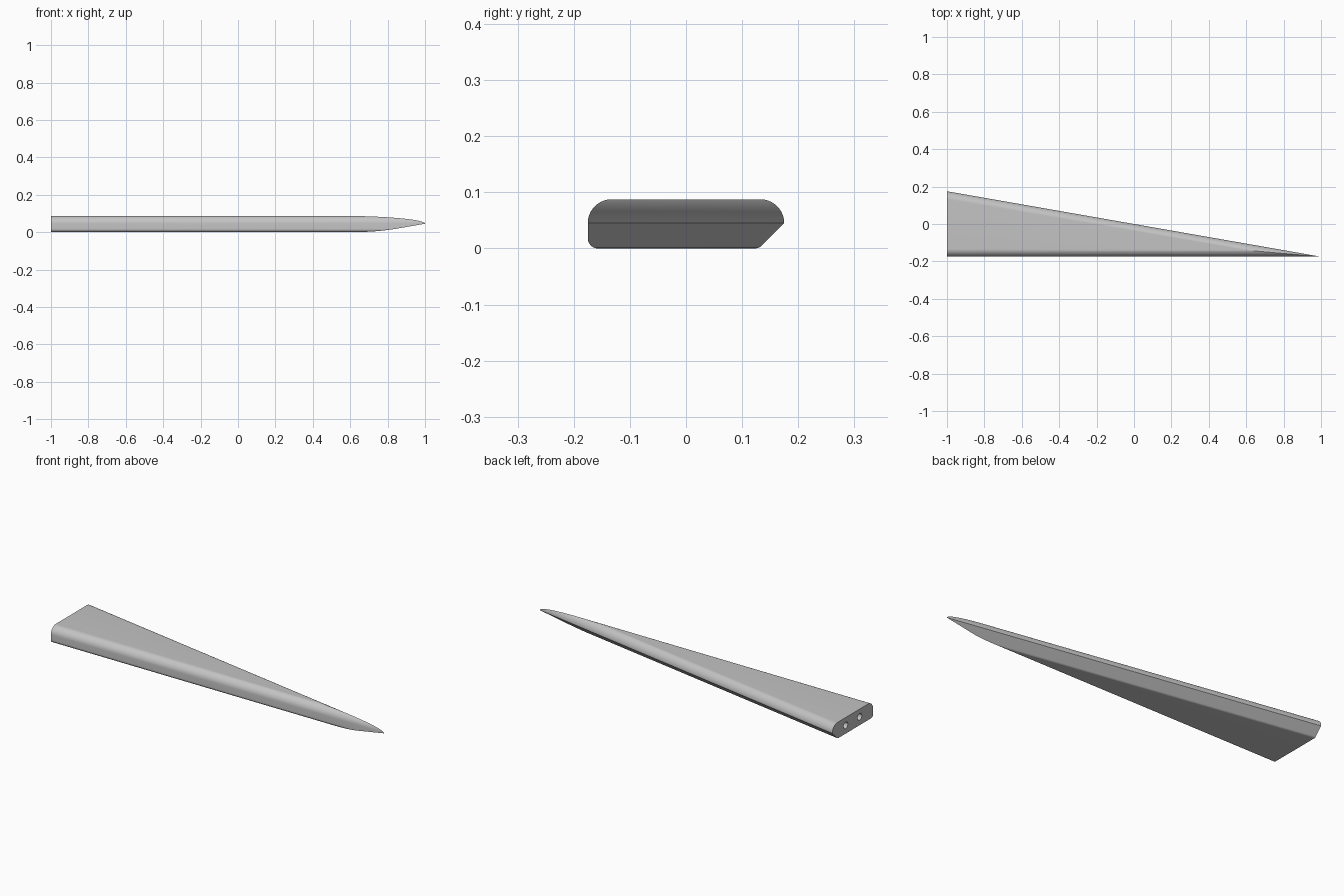
import bpy, bmesh, math

cube = bpy.data.objects.get("Cube")
if cube:
    bpy.data.objects.remove(cube, do_unlink=True)

HALF = 0.175          # half width of the wide end
TOP, MID = 0.0875, 0.045
ROUND = TOP - MID     # radius of both upper edges
LOW = 0.018           # radius of both lower edges

grey = bpy.data.materials.new("plain grey")
grey.use_nodes = True
grey.diffuse_color = (0.55, 0.55, 0.55, 1)
grey.node_tree.nodes["Principled BSDF"].inputs["Base Color"].default_value = grey.diffuse_color


def front_y(z):
    """Straight long edge: round above, small fillet below."""
    if z > MID:
        return -HALF + ROUND - math.sqrt(max(0, ROUND**2 - (z - MID)**2))
    if z < LOW:
        return -HALF + LOW - math.sqrt(max(0, LOW**2 - (LOW - z)**2))
    return -HALF


def rear_y(z):
    """Slanted long edge: round above, softened chamfer below."""
    if z > MID:
        return HALF - ROUND + math.sqrt(max(0, ROUND**2 - (z - MID)**2))
    start = HALF - MID - LOW * math.tan(math.pi / 8)
    if z < LOW * (1 - math.cos(math.pi / 4)):
        return start + math.sqrt(max(0, LOW**2 - (LOW - z)**2))
    return HALF - MID + z


# Wedge body: both edge profiles run along their edge until they meet
N = 16
levels = [LOW * (1 - math.cos(math.pi / 2 * i / N)) for i in range(N + 1)]
levels += [MID + ROUND * math.sin(math.pi / 2 * i / N) for i in range(N + 1)]

bm = bmesh.new()
rows = []
for z in levels:
    f, r = front_y(z), rear_y(z)
    meet = -1 + (r - f) / HALF
    rows.append([bm.verts.new(p) for p in ((-1, f, z), (meet, f, z), (-1, r, z))])
for (f0, t0, r0), (f1, t1, r1) in zip(rows, rows[1:]):
    bm.faces.new((f0, t0, t1, f1))
    bm.faces.new((t0, r0, r1, t1))
bm.faces.new(rows[-1])
bm.faces.new(rows[0][::-1])
bm.faces.new([row[0] for row in rows] + [row[2] for row in reversed(rows)])
bmesh.ops.recalc_face_normals(bm, faces=bm.faces)
mesh = bpy.data.meshes.new("wedge_body")
bm.to_mesh(mesh)
bm.free()
mesh.materials.append(grey)
body = bpy.data.objects.new("wedge_body", mesh)
bpy.context.collection.objects.link(body)

# Two peg holes in the wide end
cutters = []
for side in (-1, 1):
    bpy.ops.mesh.primitive_cylinder_add(vertices=32, radius=0.018, depth=0.3,
                                        location=(-1, side * 0.06, MID),
                                        rotation=(0, math.pi / 2, 0))
    cutter = bpy.context.object
    cutter.name = "peg_hole_cutter"
    cutter.hide_render = True
    cutter.data.materials.append(grey)
    cutters.append(cutter)
    cut = body.modifiers.new("peg_hole", 'BOOLEAN')
    cut.operation, cut.solver, cut.object = 'DIFFERENCE', 'EXACT', cutter

bpy.ops.object.select_all(action='DESELECT')
body.select_set(True)
bpy.context.view_layer.objects.active = body
for name in [m.name for m in body.modifiers]:
    bpy.ops.object.modifier_apply(modifier=name)
for cutter in cutters:
    bpy.data.objects.remove(cutter, do_unlink=True)
bpy.ops.object.shade_smooth_by_angle(angle=math.radians(25))
